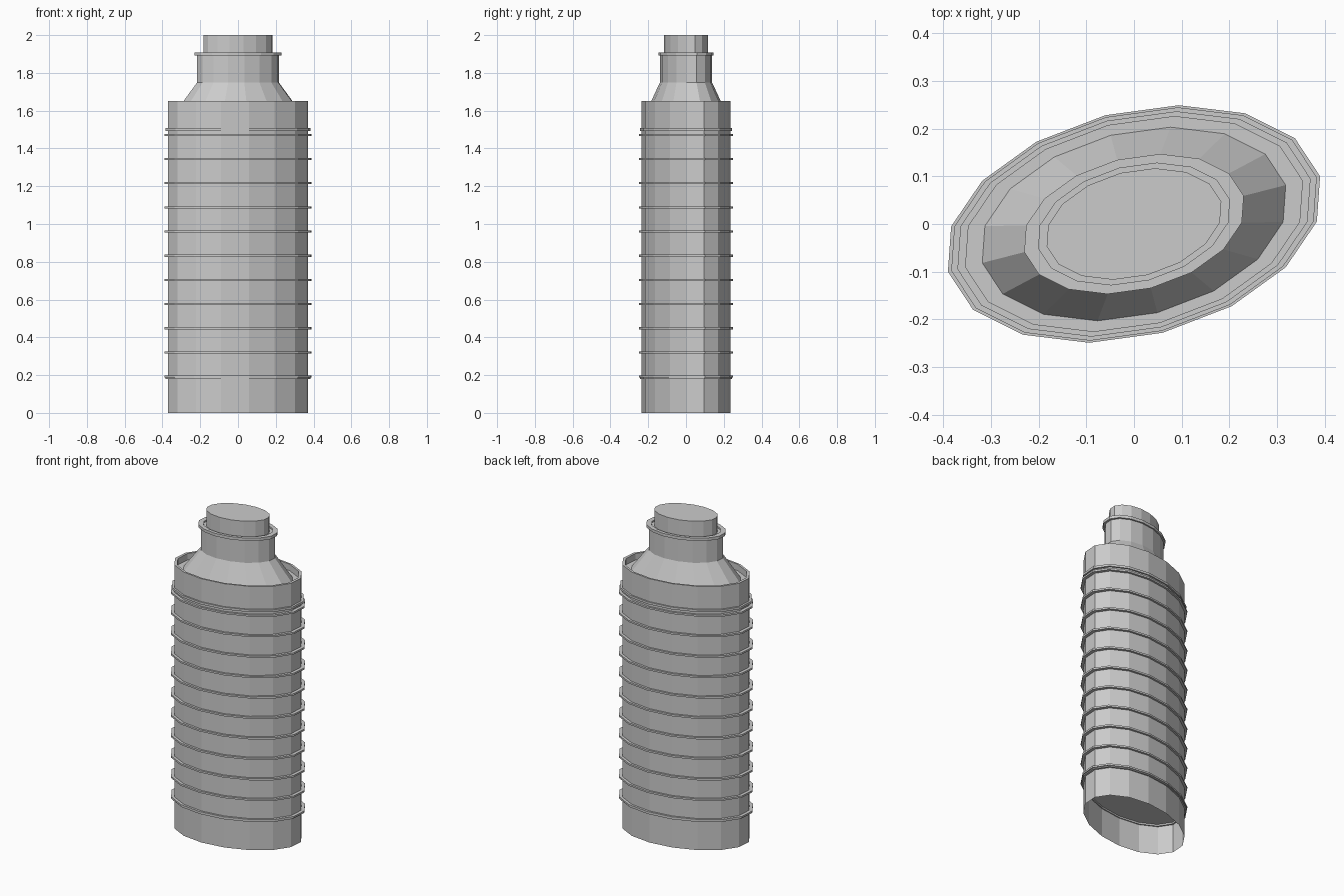
import bpy, bmesh
from math import cos, sin, pi

if "Cube" in bpy.data.objects:
    bpy.data.objects.remove(bpy.data.objects["Cube"])

SIDES = 16
AX, AY = (0.39, 0.10), (-0.06, 0.228)   # slanted oval, full size = outer ribs


def oval(scale, z):
    """One 16-sided oval cross-section at height z."""
    pts = []
    for i in range(SIDES):
        t = 2 * pi * i / SIDES
        pts.append([scale * (AX[k] * cos(t) + AY[k] * sin(t)) for k in (0, 1)] + [z])
    return pts


def loft(name, profile, cap_start=False, cap_end=False, closed=False):
    """Stack ovals along a (half width, height) profile."""
    bm = bmesh.new()
    rings = [[bm.verts.new(p) for p in oval(w / AX[0], z)] for w, z in profile]
    pairs = list(zip(rings, rings[1:]))
    if closed:
        pairs.append((rings[-1], rings[0]))
    for a, b in pairs:
        for i in range(SIDES):
            j = (i + 1) % SIDES
            bm.faces.new((a[i], a[j], b[j], b[i]))
    if cap_start:
        bm.faces.new(rings[0][::-1])
    if cap_end:
        bm.faces.new(rings[-1])
    me = bpy.data.meshes.new(name)
    bm.to_mesh(me)
    bm.free()
    ob = bpy.data.objects.new(name, me)
    bpy.context.collection.objects.link(ob)
    return ob


def band(name, inner, outer, z, h):
    """Thin raised hoop centred on height z."""
    lo, hi = z - h / 2, z + h / 2
    return loft(name, [(inner, lo), (outer, lo), (outer, hi), (inner, hi)], closed=True)


# hollow foot and body wall, rim and recessed shoulder ledge
loft("base_skirt", [(0.37, 0.0), (0.37, 0.19)])
loft("body", [(0.37, 0.19), (0.37, 1.65), (0.353, 1.65), (0.353, 1.61), (0.318, 1.61)],
     cap_start=True)

# sloped shoulder and neck
loft("shoulder_neck", [(0.318, 1.61), (0.216, 1.75), (0.216, 1.90)], cap_end=True)
band("neck_collar", 0.20, 0.23, 1.90, 0.018)
loft("cap", [(0.183, 1.90), (0.183, 2.0)], cap_end=True)

# end hoops and evenly spaced ribs
for label, z in (("lower", 0.187), ("upper", 1.50)):
    band(label + "_hoop", 0.36, 0.383, z, 0.014)
for i in range(11):
    band(f"rib_{i + 1}", 0.36, 0.39, 0.192 + 0.128 * i, 0.011)
